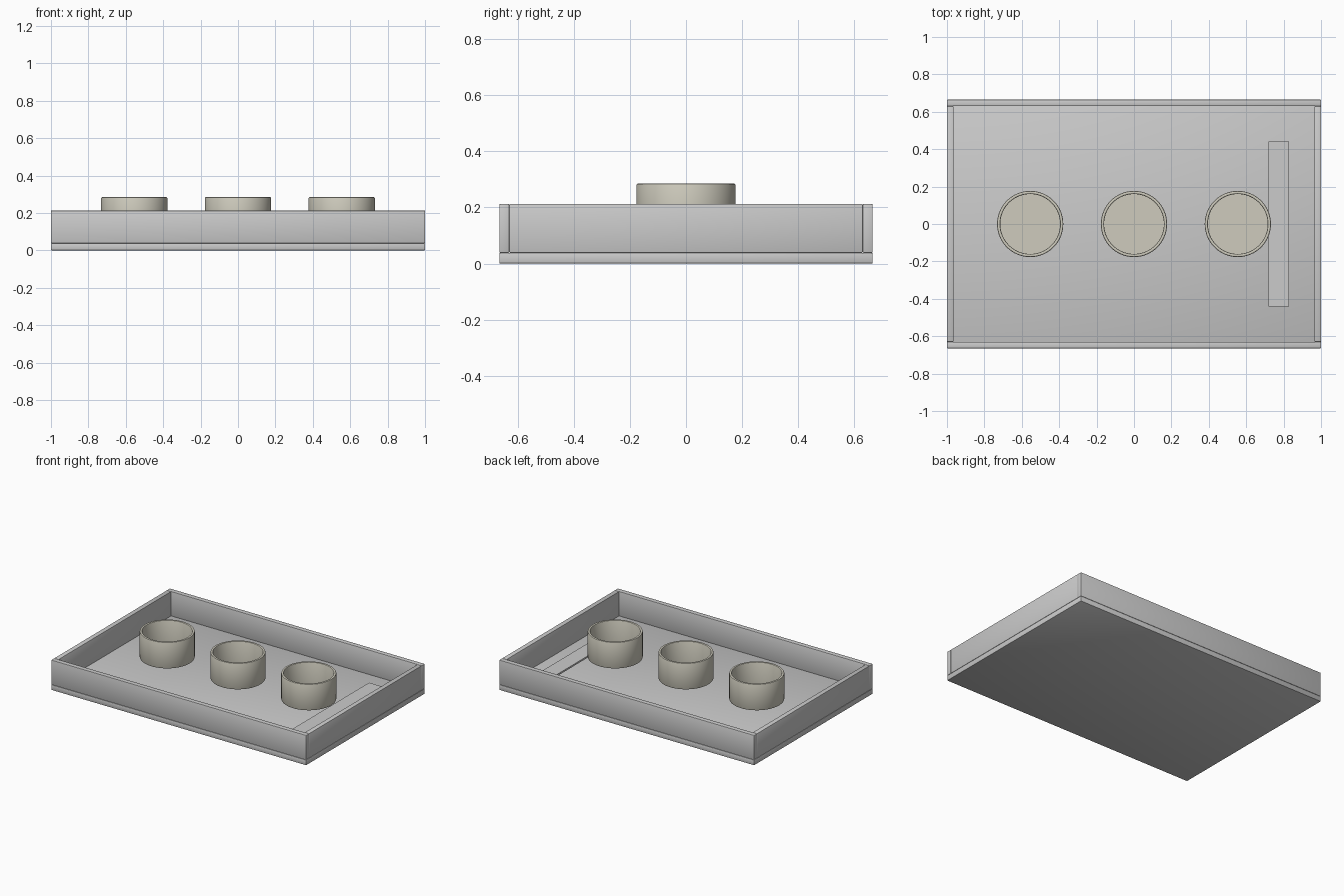
import bpy, bmesh, math

if "Cube" in bpy.data.objects:
    bpy.data.objects.remove(bpy.data.objects["Cube"])

W, D = 2.0, 1.33          # overall tray footprint
T = 0.035                 # wall thickness
FLOOR, RIM = 0.038, 0.213 # floor height and wall top


def slab(name, x0, x1, y0, y1, z0, z1, bevel=0.004):
    bm = bmesh.new()
    bmesh.ops.create_cube(bm, size=1)
    for v in bm.verts:
        v.co.x = x1 if v.co.x > 0 else x0
        v.co.y = y1 if v.co.y > 0 else y0
        v.co.z = z1 if v.co.z > 0 else z0
    if bevel:
        bmesh.ops.bevel(bm, geom=bm.edges[:], offset=bevel, segments=2,
                        profile=0.5, affect='EDGES')
    return finish(name, bm)


def lathe(name, profile, x, sides=64):
    bm = bmesh.new()
    verts = [bm.verts.new((r, 0, z)) for r, z in profile]
    edges = [bm.edges.new(p) for p in zip(verts, verts[1:])]
    bmesh.ops.spin(bm, geom=verts + edges, cent=(0, 0, 0), axis=(0, 0, 1),
                   angle=2 * math.pi, steps=sides)
    bmesh.ops.remove_doubles(bm, verts=bm.verts[:], dist=1e-5)
    obj = finish(name, bm)
    obj.location.x = x
    return obj


def finish(name, bm):
    bmesh.ops.recalc_face_normals(bm, faces=bm.faces[:])
    mesh = bpy.data.meshes.new(name)
    bm.to_mesh(mesh)
    bm.free()
    obj = bpy.data.objects.new(name, mesh)
    bpy.context.collection.objects.link(obj)
    bpy.ops.object.select_all(action='DESELECT')
    obj.select_set(True)
    bpy.context.view_layer.objects.active = obj
    bpy.ops.object.shade_smooth_by_angle(angle=math.radians(35))
    return obj


# Tray base and four walls
hx, hy = W / 2, D / 2
slab("tray_base", -hx, hx, -hy, hy, 0, FLOOR)
slab("front_wall", -hx, hx, -hy, -hy + T, FLOOR, RIM)
slab("back_wall", -hx, hx, hy - T, hy, FLOOR, RIM)
slab("left_wall", -hx, -hx + T, -hy + T, hy - T, FLOOR, RIM)
slab("right_wall", hx - T, hx, -hy + T, hy - T, FLOOR, RIM)

# Thin raised strip beside the cups
slab("side_strip", 0.72, 0.83, -0.44, 0.44, 0.078, 0.09, 0)

# Three open cups with softened rims
cream = bpy.data.materials.new("cup_cream")
cream.diffuse_color = (0.62, 0.60, 0.51, 1)
cream.use_nodes = True
cream.node_tree.nodes["Principled BSDF"].inputs["Base Color"].default_value = cream.diffuse_color
R, RI, Z0, Z1, B = 0.177, 0.16, 0.098, 0.285, 0.006
cup = [(0, Z0), (R - B, Z0), (R - B * 0.3, Z0 + B * 0.3), (R, Z0 + B),
       (R, Z1 - B), (R - B * 0.3, Z1 - B * 0.3), (R - B, Z1),
       (RI + B, Z1), (RI + B * 0.3, Z1 - B * 0.3), (RI, Z1 - B),
       (RI, Z0 + 0.018), (0, Z0 + 0.018)]
for name, x in (("left_cup", -0.555), ("middle_cup", 0), ("right_cup", 0.555)):
    lathe(name, cup, x).data.materials.append(cream)
